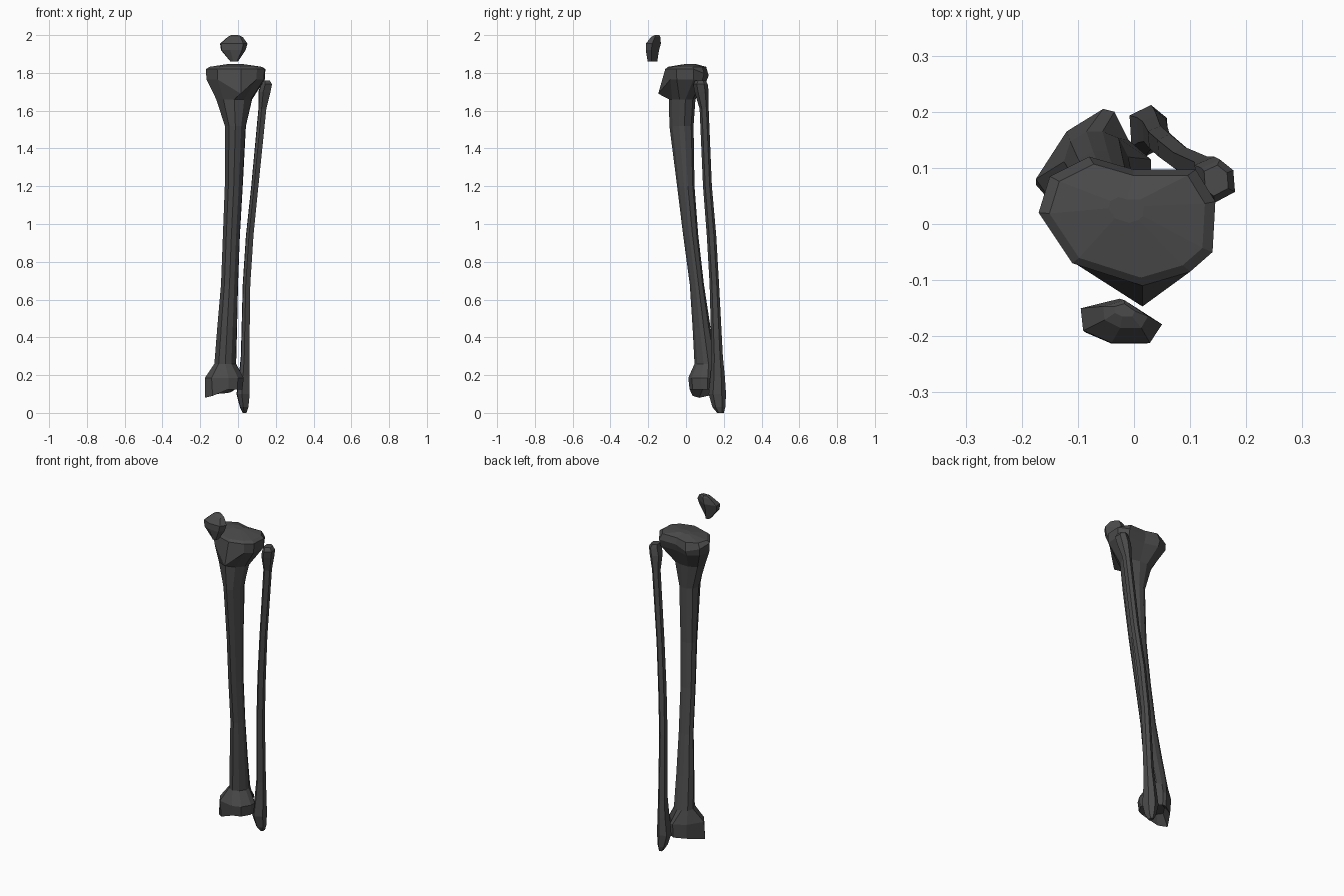
import bpy, bmesh

bone = bpy.data.materials.new("dark_bone")
bone.diffuse_color = (0.07, 0.07, 0.07, 1)


def loft(name, rings):
    """Skin a stack of equal-count rings, bottom to top, with capped ends."""
    bm = bmesh.new()
    loops = [[bm.verts.new(p) for p in ring] for ring in rings]
    n = len(loops[0])
    for a, b in zip(loops, loops[1:]):
        for i in range(n):
            j = (i + 1) % n
            bm.faces.new((a[i], a[j], b[j], b[i]))
    bm.faces.new(loops[0][::-1])
    bm.faces.new(loops[-1])
    bmesh.ops.recalc_face_normals(bm, faces=bm.faces)
    mesh = bpy.data.meshes.new(name)
    bm.to_mesh(mesh)
    bm.free()
    mesh.materials.append(bone)
    obj = bpy.data.objects.new(name, mesh)
    bpy.context.collection.objects.link(obj)
    return obj


def section(shape, z, x0, x1, y0, y1):
    """Fit a unit outline into a box at height z."""
    return [(x0 + u * (x1 - x0), y0 + v * (y1 - y0), z) for u, v in shape]


def shrink(pts, k, c, z):
    """Scale an outline about c at constant z."""
    return [(c[0] + (p[0] - c[0]) * k, c[1] + (p[1] - c[1]) * k, z) for p in pts]


# Shin bone: ankle outline, triangular shaft, knee plateau outline
ankle = [(-.05, .012), (0, .03), (.03, .08), (.03, .115), (-.01, .15),
         (-.035, .2), (-.055, .205), (-.12, .165), (-.175, .08), (-.14, .03)]
shaft = [(.5, 0), (.78, .12), (.97, .4), (1, .62), (.85, .9),
         (.6, 1), (.35, 1), (.1, .85), (0, .55), (.2, .15)]
knee = [(.015, -.11), (.10, -.085), (.14, -.05), (.145, .04), (.11, .097),
        (0, .097), (-.08, .12), (-.15, .085), (-.17, .02), (-.11, -.07)]

bottom = shrink(ankle, .93, (-.06, .11), .125)
for i, z in {5: .11, 6: .105, 7: .10, 8: .08, 9: .09}.items():
    bottom[i] = (bottom[i][0], bottom[i][1], z)
bottom[8] = (-.175, .07, .08)

rim = [(x, y, 1.82 - max(0, y - .05) * .5) for x, y in knee]
under = shrink(knee, .98, (-.01, .01), 1.765)
under[0] = (.015, -.147, 1.69)          # bump below the kneecap
for i in (4, 5, 6):
    under[i] = (under[i][0], under[i][1] - .01, 1.755)

rings = [shrink(ankle, .6, (-.05, .11), .135), bottom,
         [(x, y, .185) for x, y in ankle]]
for s in [(.26, -.125, -.01, .045, .165), (.45, -.11, -.005, .035, .13),
          (.68, -.09, 0, .02, .095), (.94, -.08, .01, -.015, .065),
          (1.2, -.07, .025, -.047, .045), (1.52, -.07, .042, -.088, .04),
          (1.66, -.115, .075, -.09, .05)]:
    rings.append(section(shaft, *s))
rings += [under, rim, shrink(knee, .88, (-.01, .01), 1.832),
          shrink(knee, .2, (-.015, .03), 1.848)]
loft("shin_bone", rings)

# Thin outer bone
hexagon = [(.4, 0), (1, .25), (.95, .75), (.55, 1), (0, .8), (.05, .2)]
loft("outer_leg_bone", [section(hexagon, *s) for s in [
    (0, .025, .045, .165, .2), (.03, .01, .055, .14, .208),
    (.10, -.008, .062, .12, .212), (.20, .005, .06, .13, .205),
    (.30, .015, .06, .135, .195), (.68, .025, .065, .125, .175),
    (.94, .042, .082, .11, .16), (1.2, .07, .108, .09, .137),
    (1.61, .108, .15, .072, .12), (1.70, .108, .172, .045, .12),
    (1.74, .12, .18, .038, .115), (1.76, .125, .168, .05, .105)]])

# Kneecap
cap = [(.38, 0), (.85, 0), (1, .42), (.48, 1), (0, .78), (.03, .28)]
loft("kneecap", [section(cap, *s) for s in [
    (1.86, -.04, 0, -.203, -.152), (1.92, -.09, .04, -.213, -.143),
    (1.955, -.095, .05, -.212, -.133), (1.99, -.055, .025, -.185, -.136),
    (2.0, -.035, .002, -.165, -.142)]])
